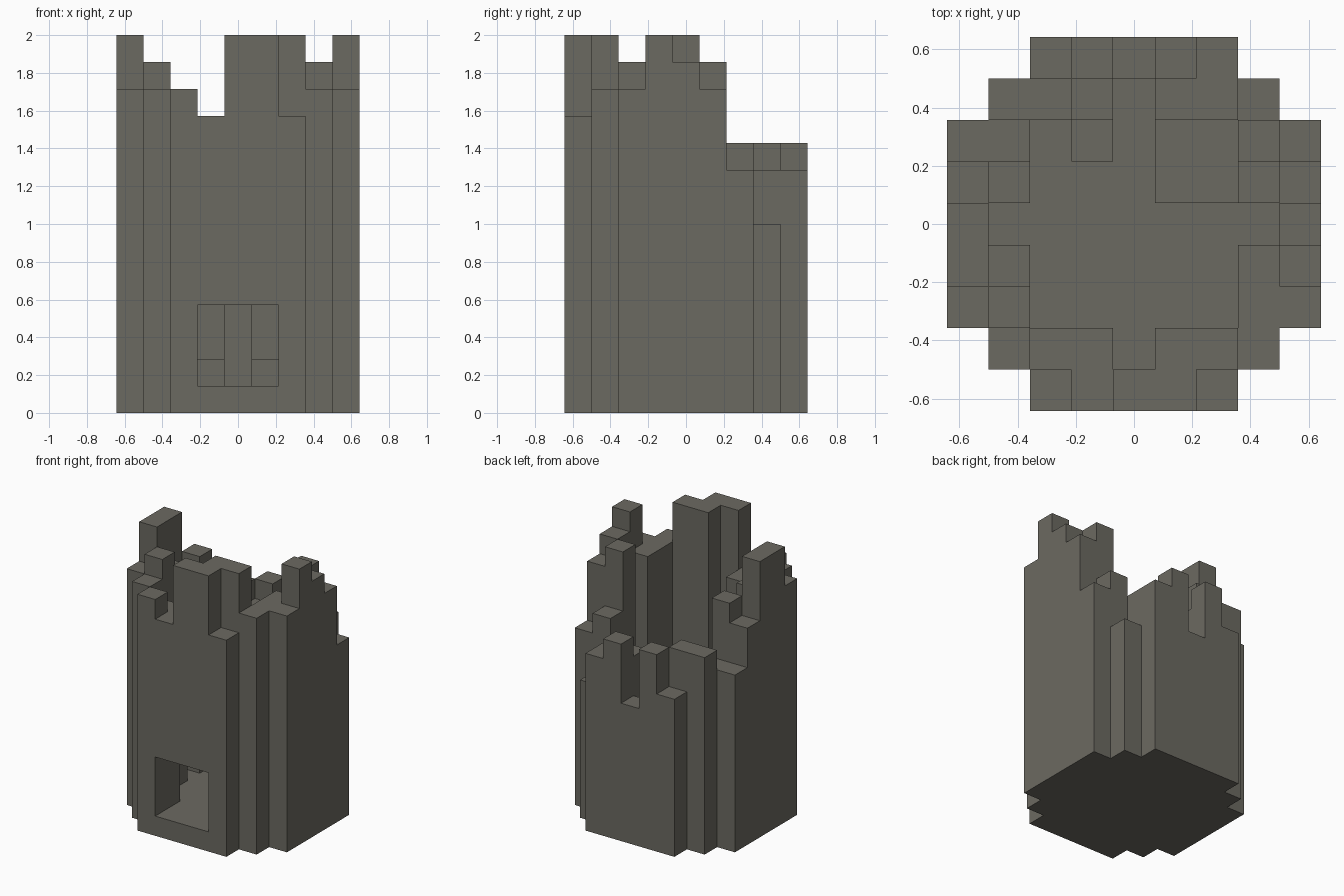
import bpy
import bmesh
from mathutils import Vector

if "Cube" in bpy.data.objects:
    bpy.data.objects.remove(bpy.data.objects["Cube"], do_unlink=True)

U = 1 / 7        # block edge length
HALF = 4.5       # half the plan width, in blocks

# Plan of column heights in blocks (hexadecimal), front row first, left to right
PLAN = [
    "00cbeeb00",
    "0cbb1eec0",
    "cd11111cc",
    "ec11111ce",
    "e1111111d",
    "bc11122dc",
    "9912122a9",
    "0aa919970",
    "008a7a900",
]

stone = bpy.data.materials.new("weathered grey stone")
stone.use_nodes = True
colour = (0.148, 0.142, 0.12, 1)
stone.diffuse_color = colour
bsdf = stone.node_tree.nodes["Principled BSDF"]
bsdf.inputs["Base Color"].default_value = colour
bsdf.inputs["Roughness"].default_value = 0.9


def in_doorway(x, y, z):
    return 3 <= x <= 5 and y <= 1 and 1 <= z <= 3


# Sort every block into a part: base slab, tower wall or rubble
blocks = {}
for y, row in enumerate(PLAN):
    for x, digit in enumerate(row):
        height = int(digit, 16)
        for z in range(height):
            if in_doorway(x, y, z):
                continue
            if z == 0:
                part = "base_slab"
            elif height == 2:
                part = "rubble"
            else:
                part = "tower_wall"
            blocks[x, y, z] = part


def add_face(bm, cell, axis, side):
    """Add one outward square on the given side of a block."""
    normal, u = Vector(), Vector()
    normal[axis] = side
    u[(axis + 1) % 3] = 1
    v = normal.cross(u)
    centre = Vector(cell) + Vector((0.5 - HALF, 0.5 - HALF, 0.5)) + normal / 2
    corners = [centre + (u * a + v * b) / 2
               for a, b in ((-1, -1), (1, -1), (1, 1), (-1, 1))]
    bm.faces.new([bm.verts.new(c * U) for c in corners])


def build_part(name):
    """Skin the exposed sides of a part and merge coplanar squares."""
    bm = bmesh.new()
    for cell, part in blocks.items():
        if part != name:
            continue
        for axis in range(3):
            for side in (-1, 1):
                neighbour = list(cell)
                neighbour[axis] += side
                if tuple(neighbour) not in blocks:
                    add_face(bm, cell, axis, side)
    bmesh.ops.remove_doubles(bm, verts=bm.verts, dist=U / 100)
    bmesh.ops.dissolve_limit(bm, angle_limit=0.01, verts=bm.verts, edges=bm.edges)
    mesh = bpy.data.meshes.new(name)
    bm.to_mesh(mesh)
    bm.free()
    mesh.materials.append(stone)
    bpy.context.collection.objects.link(bpy.data.objects.new(name, mesh))


for part_name in ("base_slab", "tower_wall", "rubble"):
    build_part(part_name)
